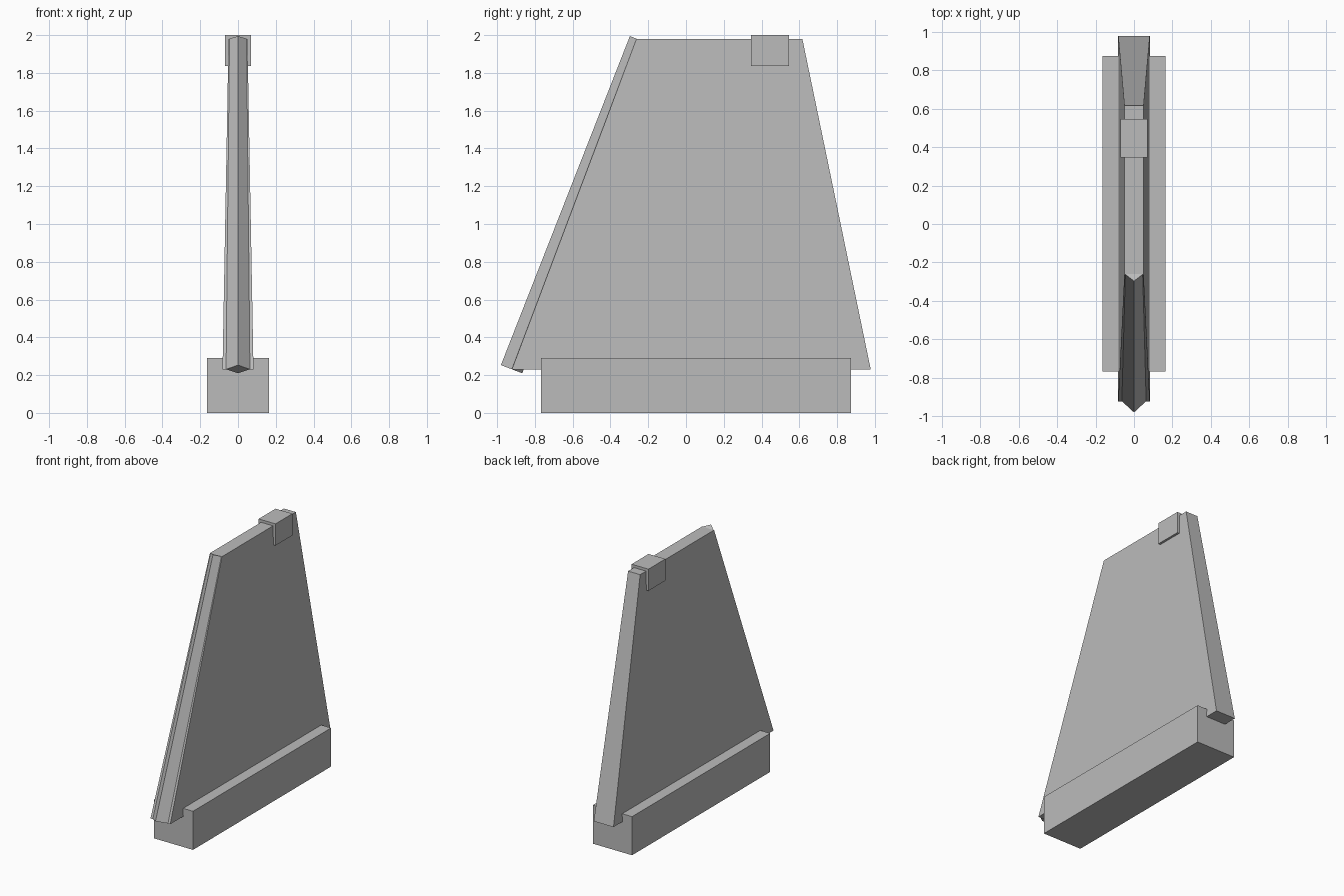
import bpy
import bmesh

cube = bpy.data.objects.get("Cube")
if cube:
    bpy.data.objects.remove(cube, do_unlink=True)

grey = bpy.data.materials.new("plain grey")
grey.use_nodes = True
colour = (0.5, 0.5, 0.5, 1)
grey.diffuse_color = colour
grey.node_tree.nodes["Principled BSDF"].inputs["Base Color"].default_value = colour


def loft(name, lower, upper):
    """Solid joining two matching outlines, with flat ends."""
    bm = bmesh.new()
    low = [bm.verts.new(p) for p in lower]
    high = [bm.verts.new(p) for p in upper]
    bm.faces.new(low)
    bm.faces.new(high)
    for i in range(len(low)):
        j = (i + 1) % len(low)
        bm.faces.new((low[i], low[j], high[j], high[i]))
    bmesh.ops.recalc_face_normals(bm, faces=bm.faces)
    mesh = bpy.data.meshes.new(name)
    bm.to_mesh(mesh)
    bm.free()
    mesh.materials.append(grey)
    obj = bpy.data.objects.new(name, mesh)
    bpy.context.collection.objects.link(obj)
    return obj


def rectangle(half_width, front, back, z):
    return [(-half_width, front, z), (half_width, front, z),
            (half_width, back, z), (-half_width, back, z)]


def diamond(half_width, ridge, side, inner):
    return [(0, *ridge), (half_width, *side), (0, *inner), (-half_width, *side)]


# Wide foot block
loft("base_block", rectangle(0.163, -0.767, 0.873, 0),
     rectangle(0.163, -0.767, 0.873, 0.29))

# Tapered upright fin
loft("fin_panel", rectangle(0.082, -0.922, 0.978, 0.23),
     rectangle(0.05, -0.262, 0.616, 1.98))

# Ridged leading edge, sunk into the fin
loft("leading_edge",
     diamond(0.063, (-0.98, 0.253), (-0.922, 0.231), (-0.867, 0.21)),
     diamond(0.047, (-0.297, 1.995), (-0.26, 1.98), (-0.223, 1.965)))

# Small block over the top edge
loft("top_cap", rectangle(0.07, 0.345, 0.546, 1.837),
     rectangle(0.07, 0.345, 0.546, 2))
